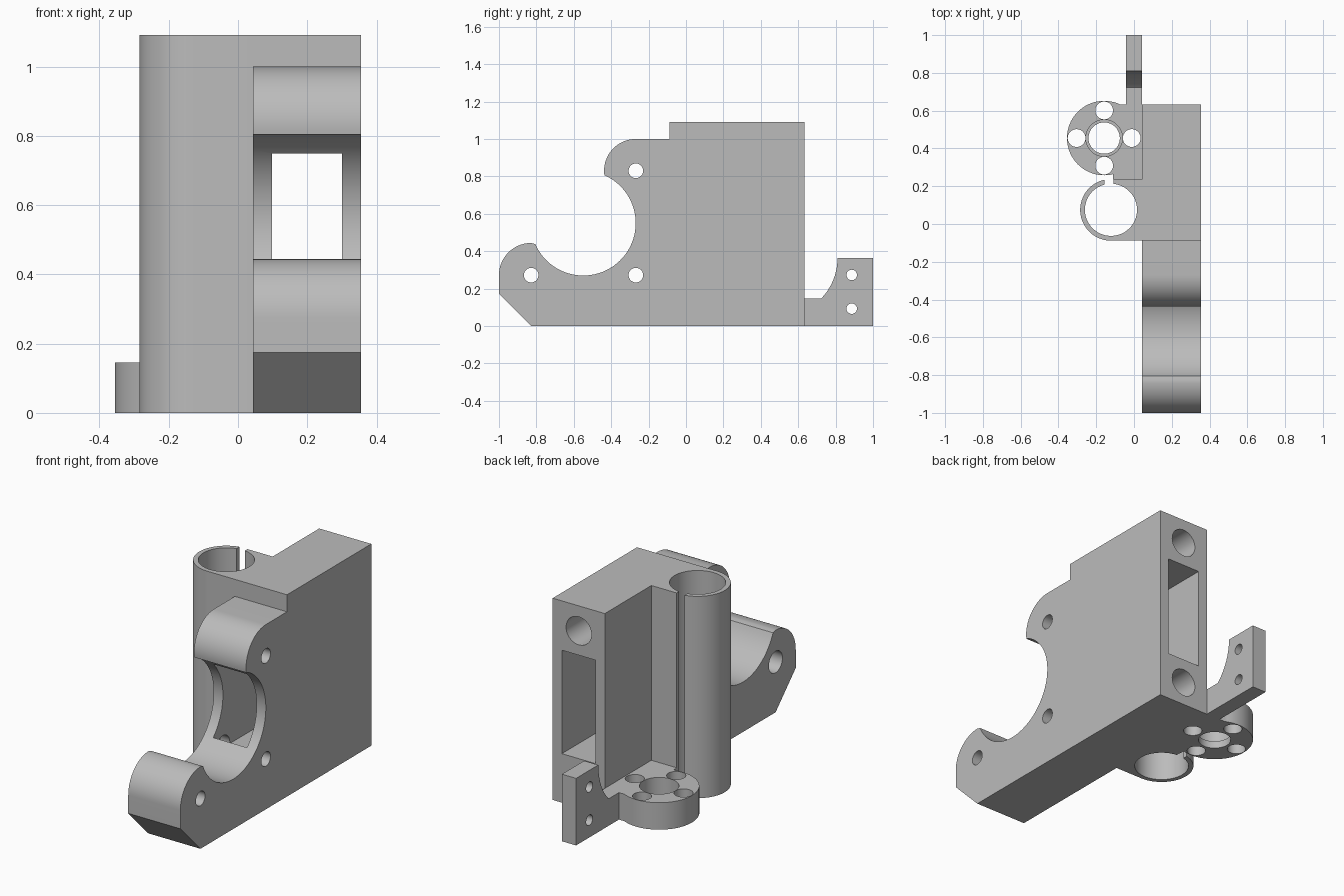
import bpy
import bmesh
from math import cos, sin, radians

cube = bpy.data.objects.get("Cube")
if cube:
    bpy.data.objects.remove(cube, do_unlink=True)

grey = bpy.data.materials.new("plain_grey")
grey.use_nodes = True
color = (0.5, 0.5, 0.5, 1)
grey.diffuse_color = color
grey.node_tree.nodes["Principled BSDF"].inputs["Base Color"].default_value = color


def arc(u, v, r, start, end, steps=32):
    """Points on an arc, angles in degrees."""
    angles = [radians(start + (end - start) * i / steps) for i in range(steps + 1)]
    return [(u + r * cos(a), v + r * sin(a)) for a in angles]


def circle(u, v, r):
    return arc(u, v, r, 0, 360, 48)[:-1]


def rect(u0, v0, u1, v1):
    return [(u0, v0), (u1, v0), (u1, v1), (u0, v1)]


def prism(name, outline, axis, low, high):
    """Extrude an outline along x (outline in yz), y (xz) or z (xy)."""
    place = {"x": lambda u, v, w: (w, u, v),
             "y": lambda u, v, w: (u, w, v),
             "z": lambda u, v, w: (u, v, w)}[axis]
    bm = bmesh.new()
    bottom = [bm.verts.new(place(u, v, low)) for u, v in outline]
    top = [bm.verts.new(place(u, v, high)) for u, v in outline]
    bm.faces.new(bottom)
    bm.faces.new(top)
    n = len(outline)
    for i in range(n):
        j = (i + 1) % n
        bm.faces.new((bottom[i], bottom[j], top[j], top[i]))
    bmesh.ops.recalc_face_normals(bm, faces=bm.faces)
    mesh = bpy.data.meshes.new(name)
    bm.to_mesh(mesh)
    bm.free()
    mesh.materials.append(grey)
    obj = bpy.data.objects.new(name, mesh)
    bpy.context.collection.objects.link(obj)
    return obj


def activate(obj):
    bpy.ops.object.select_all(action="DESELECT")
    obj.select_set(True)
    bpy.context.view_layer.objects.active = obj


def cut(obj, outline, axis, low, high):
    cutter = prism("cutter", outline, axis, low, high)
    cutter.hide_render = True
    mod = obj.modifiers.new("cut", "BOOLEAN")
    mod.operation = "DIFFERENCE"
    mod.solver = "EXACT"
    mod.object = cutter
    activate(obj)
    bpy.ops.object.modifier_apply(modifier=mod.name)
    bpy.data.objects.remove(cutter, do_unlink=True)


def finish(obj):
    activate(obj)
    bpy.ops.object.shade_smooth_by_angle(angle=radians(30))


SIDE, FACE, FRONT, BACK, TOP = 0.355, 0.043, -0.088, 0.633, 1.092

# Main body: side profile with round motor recess and two lugs
profile = [(-0.828, 0), (BACK, 0), (BACK, TOP), (FRONT, TOP), (FRONT, 1.0)]
profile += arc(-0.268, 0.83, 0.17, 90, 189, 20)
profile += arc(-0.549, 0.55, 0.28, 65, -156.5, 56)
profile += arc(-0.828, 0.272, 0.172, 90, 180, 20)
profile += [(-1.0, 0.174)]
body = prism("main_body", profile, "x", FACE, SIDE)

# Rear pocket breaking into the recess, and two blind rod bores
cut(body, rect(0.098, 0.265, 0.3, 0.825), "y", -0.352, 0.7)
for z in (0.13, 0.957):
    cut(body, circle(0.199, z, 0.076), "y", -0.03, 0.7)

# Screw holes, counterbored on the inner side
for y, z in ((-0.268, 0.83), (-0.268, 0.272), (-0.828, 0.272)):
    cut(body, circle(y, z, 0.039), "x", 0, 0.4)
    cut(body, circle(y, z, 0.058), "x", 0, 0.12)
finish(body)

# Split tube clamp
cx, cy = -0.122, 0.075
outline = arc(cx, cy, 0.163, 102, 270, 40)
outline += [(FACE, FRONT), (FACE, 0.235), (-0.108, 0.235)]
outline += arc(cx, cy, 0.138, 84, -256, 64)
finish(prism("tube_clamp", outline, "z", 0, TOP))

# Round nut flange with stepped bore and four screw holes
fx, fy = -0.158, 0.455
outline = arc(fx, fy, 0.197, 65, 284, 48)
outline += [(-0.11, 0.235), (FACE, 0.235), (FACE, BACK)]
flange = prism("nut_flange", outline, "z", 0, 0.146)
cut(flange, circle(fx, fy, 0.083), "z", -0.1, 0.3)
cut(flange, circle(fx, fy, 0.097), "z", 0.04, 0.3)
for dx, dy in ((1, 0), (-1, 0), (0, 1), (0, -1)):
    cut(flange, circle(fx + 0.146 * dx, fy + 0.146 * dy, 0.047), "z", -0.1, 0.3)
finish(flange)

# Upright rear tab with two holes
outline = [(BACK, 0), (1.0, 0), (1.0, 0.363)]
outline += arc(0.5, 0.363, 0.31, 0, -44.4, 20)
outline += [(BACK, 0.146)]
tab = prism("rear_tab", outline, "x", -0.042, FACE)
for z in (0.093, 0.273):
    cut(tab, circle(0.886, z, 0.028), "x", -0.1, 0.1)
finish(tab)
